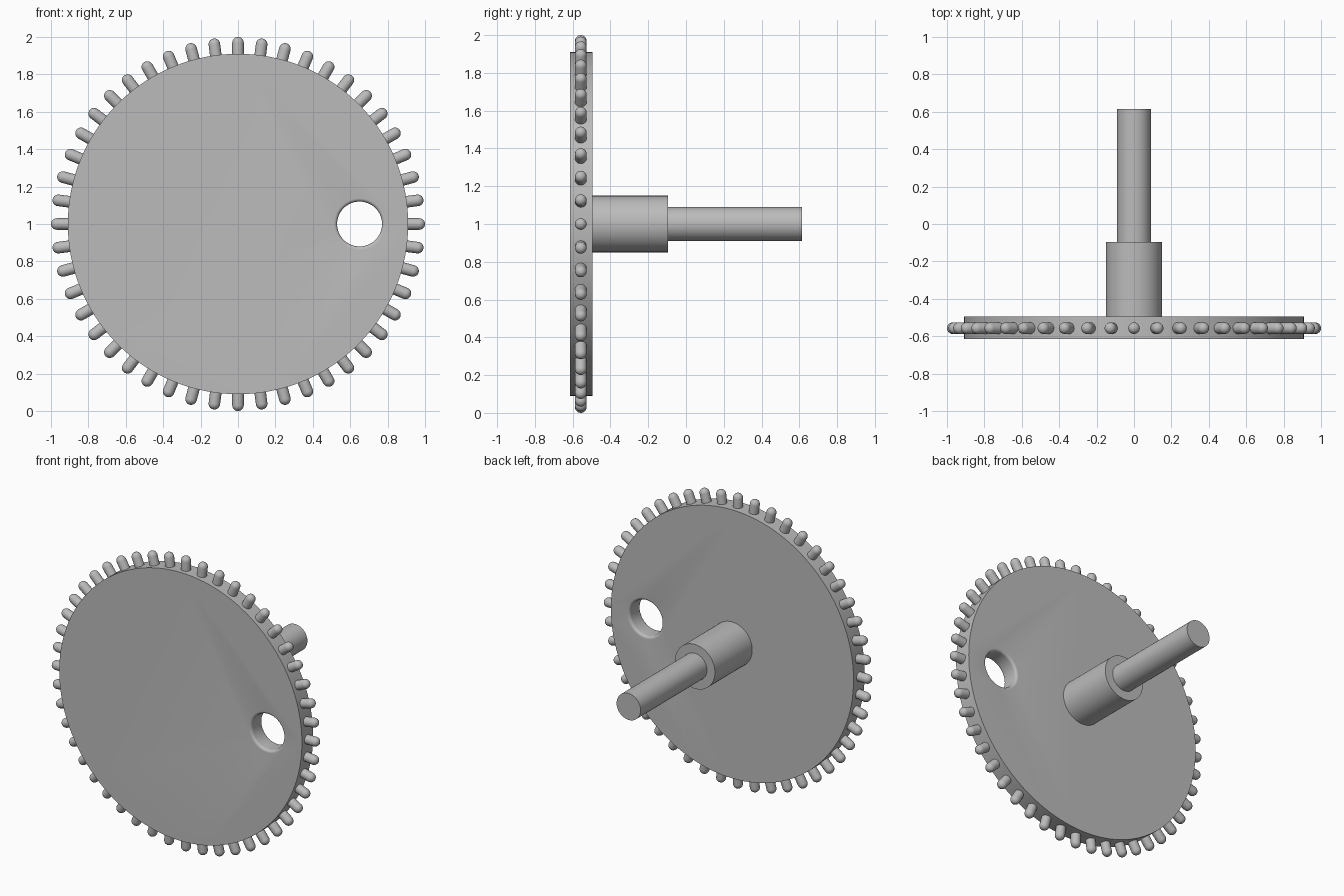
import bpy, bmesh
from math import sin, cos, pi, tau, radians
from mathutils import Matrix, Vector

cube = bpy.data.objects.get("Cube")
if cube:
    bpy.data.objects.remove(cube)

CENTRE_Z = 1.0
DISC_FRONT, DISC_BACK = -0.615, -0.495
DISC_MID = (DISC_FRONT + DISC_BACK) / 2
PINS = 48

grey = bpy.data.materials.new("plain grey")
grey.use_nodes = True
colour = (0.5, 0.5, 0.5, 1)
grey.diffuse_color = colour
grey.node_tree.nodes["Principled BSDF"].inputs["Base Color"].default_value = colour


def lathe(name, profile, steps):
    """Closed solid turned around local z from (radius, height) points."""
    bm = bmesh.new()
    rings = []
    for r, h in profile:
        rings.append([bm.verts.new((r * cos(tau * i / steps), r * sin(tau * i / steps), h))
                      for i in range(steps)])
    for low, high in zip(rings, rings[1:]):
        for i in range(steps):
            j = (i + 1) % steps
            bm.faces.new((low[i], low[j], high[j], high[i]))
    bm.faces.new(rings[0][::-1])
    bm.faces.new(rings[-1])
    mesh = bpy.data.meshes.new(name)
    bm.to_mesh(mesh)
    bm.free()
    mesh.materials.append(grey)
    obj = bpy.data.objects.new(name, mesh)
    bpy.context.collection.objects.link(obj)
    return obj


def along_y(obj, x=0.0):
    """Turn local z to point to the back, on the wheel's axis height."""
    obj.matrix_world = Matrix.Translation((x, 0, CENTRE_Z)) @ Matrix.Rotation(-pi / 2, 4, "X")
    return obj


def smooth(obj):
    bpy.ops.object.select_all(action="DESELECT")
    obj.select_set(True)
    bpy.context.view_layer.objects.active = obj
    bpy.ops.object.shade_smooth_by_angle(angle=radians(35))


# Wheel disc
disc = along_y(lathe("wheel_disc", [(0.91, DISC_FRONT), (0.91, DISC_BACK)], 128))

# Round hole with softened rims, cut through the disc
hole_r, rim = 0.12, 0.018
arc = [i * pi / 12 for i in range(7)]
front_rim = [(hole_r + rim * (1 - sin(a)), DISC_FRONT + rim * (1 - cos(a))) for a in arc]
back_rim = [(r, 2 * DISC_MID - h) for r, h in reversed(front_rim)]
over = 0.05
profile = ([(hole_r + rim, DISC_FRONT - over)] + front_rim + back_rim
           + [(hole_r + rim, DISC_BACK + over)])
cutter = along_y(lathe("hole_cutter", profile, 64), 0.65)
cutter.hide_render = True
cut = disc.modifiers.new("hole", "BOOLEAN")
cut.operation = "DIFFERENCE"
cut.solver = "EXACT"
cut.object = cutter
bpy.context.view_layer.objects.active = disc
disc.select_set(True)
bpy.ops.object.modifier_apply(modifier=cut.name)
bpy.data.objects.remove(cutter)
smooth(disc)

# Hub and thinner shaft behind the disc
smooth(along_y(lathe("hub", [(0.15, DISC_BACK - 0.01), (0.15, -0.096)], 64)))
smooth(along_y(lathe("shaft", [(0.09, -0.11), (0.09, 0.615)], 64)))

# Round-tipped pins around the rim
pin_r = 0.031
tip = [(pin_r * cos(a), 1 - pin_r + pin_r * sin(a)) for a in [i * pi / 13 for i in range(7)]]
tip[-1] = (0.002, 1.0)
pin = lathe("rim_pin", [(pin_r, 0.88)] + tip, 20)
smooth(pin)
for i in range(PINS):
    obj = pin if i == 0 else pin.copy()
    if i:
        bpy.context.collection.objects.link(obj)
    obj.matrix_world = (Matrix.Translation(Vector((0, DISC_MID - 0.002, CENTRE_Z)))
                        @ Matrix.Rotation(tau * i / PINS, 4, "Y"))
